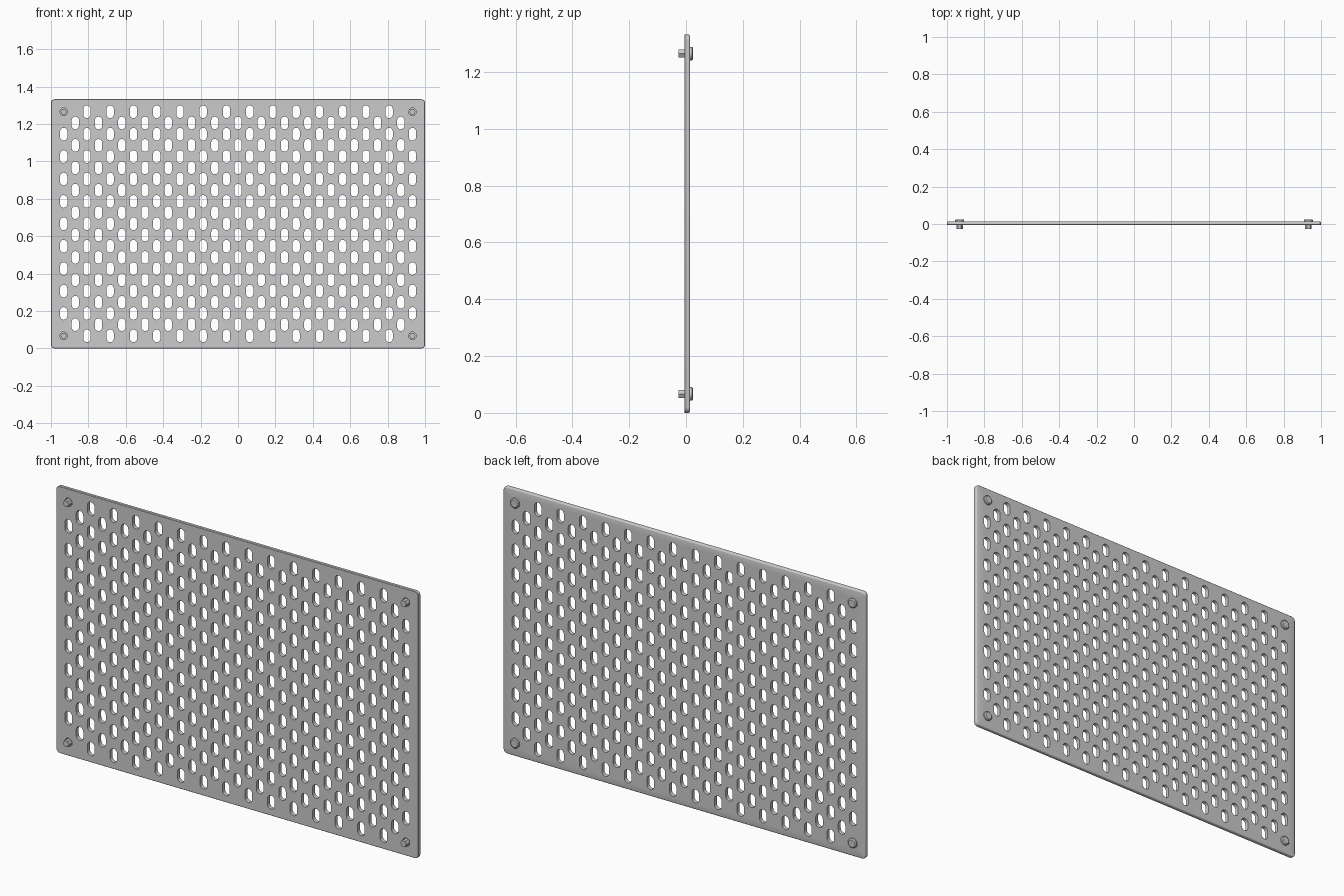
import bpy, bmesh
from math import pi, sin, cos

if "Cube" in bpy.data.objects:
    bpy.data.objects.remove(bpy.data.objects["Cube"])

FRONT, BACK, HEIGHT = -0.006, 0.014, 1.332
PITCH_X, PITCH_Z = 0.1243, 0.1198
X0, Z0 = -0.932, 0.067


def stadium(cx, cz, hx, hz, r, n):
    """Rounded rectangle outline: half sizes hx, hz and corner radius r."""
    pts = []
    for k, (sx, sz) in enumerate(((1, 1), (-1, 1), (-1, -1), (1, -1))):
        for i in range(n + 1):
            a = (k + i / n) * pi / 2
            p = (cx + sx * (hx - r) + r * cos(a), cz + sz * (hz - r) + r * sin(a))
            if not pts or abs(p[0] - pts[-1][0]) + abs(p[1] - pts[-1][1]) > 1e-6:
                pts.append(p)
    if abs(pts[0][0] - pts[-1][0]) + abs(pts[0][1] - pts[-1][1]) < 1e-6:
        pts.pop()
    return pts


def finish(bm, name):
    bmesh.ops.recalc_face_normals(bm, faces=bm.faces[:])
    me = bpy.data.meshes.new(name)
    bm.to_mesh(me)
    bm.free()
    ob = bpy.data.objects.new(name, me)
    bpy.context.collection.objects.link(ob)
    bpy.context.view_layer.objects.active = ob
    ob.select_set(True)
    bpy.ops.object.shade_smooth_by_angle(angle=0.6)
    ob.select_set(False)
    return ob


def add_walls(bm, rings):
    """Join successive vertex rings with quads."""
    for a, b in zip(rings, rings[1:]):
        for i in range(len(a)):
            j = (i + 1) % len(a)
            bm.faces.new((a[i], a[j], b[j], b[i]))


def ring(bm, pts, y):
    return [bm.verts.new((x, y, z)) for x, z in pts]


# Perforated panel: outline with softened back edge, plus staggered slots
bm = bmesh.new()
cz = HEIGHT / 2
outline = []
b = 0.006
for inset, y in [(0.002, FRONT), (0, FRONT + 0.002)] + [
        (b * (1 - cos(t * pi / 6)), BACK - b + b * sin(t * pi / 6)) for t in range(4)]:
    outline.append(ring(bm, stadium(0, cz, 1 - inset, cz - inset, 0.02 - inset, 5), y))
loops = [outline]
for row in range(21):
    odd = row % 2
    for col in range(16 - odd):
        x = X0 + (col + odd / 2) * PITCH_X
        z = Z0 + row * PITCH_Z / 2
        corner = row in (0, 20) and col in (0, 15)
        hz = 0.021 if corner else 0.034
        pts = stadium(x, z, 0.0195, hz, 0.0195, 4)
        loops.append([ring(bm, pts, FRONT), ring(bm, pts, BACK)])
for rings in loops:
    add_walls(bm, rings)
for end, ny in ((0, -1), (-1, 1)):
    edges = []
    for rings in loops:
        r = rings[end]
        edges += [bm.edges.get((r[i - 1], r[i])) for i in range(len(r))]
    bmesh.ops.triangle_fill(bm, use_beauty=True, use_dissolve=False,
                            edges=edges, normal=(0, ny, 0))
finish(bm, "perforated_panel")


def turned(bm, x, z, sides, profile):
    """Capped solid from (radius, y) steps along the y axis."""
    rings = [ring(bm, [(x + r * cos(2 * pi * i / sides), z + r * sin(2 * pi * i / sides))
                       for i in range(sides)], y) for r, y in profile]
    add_walls(bm, rings)
    bm.faces.new(rings[0])
    bm.faces.new(rings[-1])


# Corner screws: hexagonal shank to the front, chamfered round head at the back
for zn, z in (("lower", Z0), ("upper", Z0 + 10 * PITCH_Z)):
    for xn, x in (("left", X0), ("right", -X0)):
        bm = bmesh.new()
        turned(bm, x, z, 6, [(0.0165, -0.027), (0.0165, BACK)])
        turned(bm, x, z, 12, [(0.024, BACK - 0.001), (0.024, 0.021), (0.019, 0.025)])
        finish(bm, f"screw_{zn}_{xn}")
